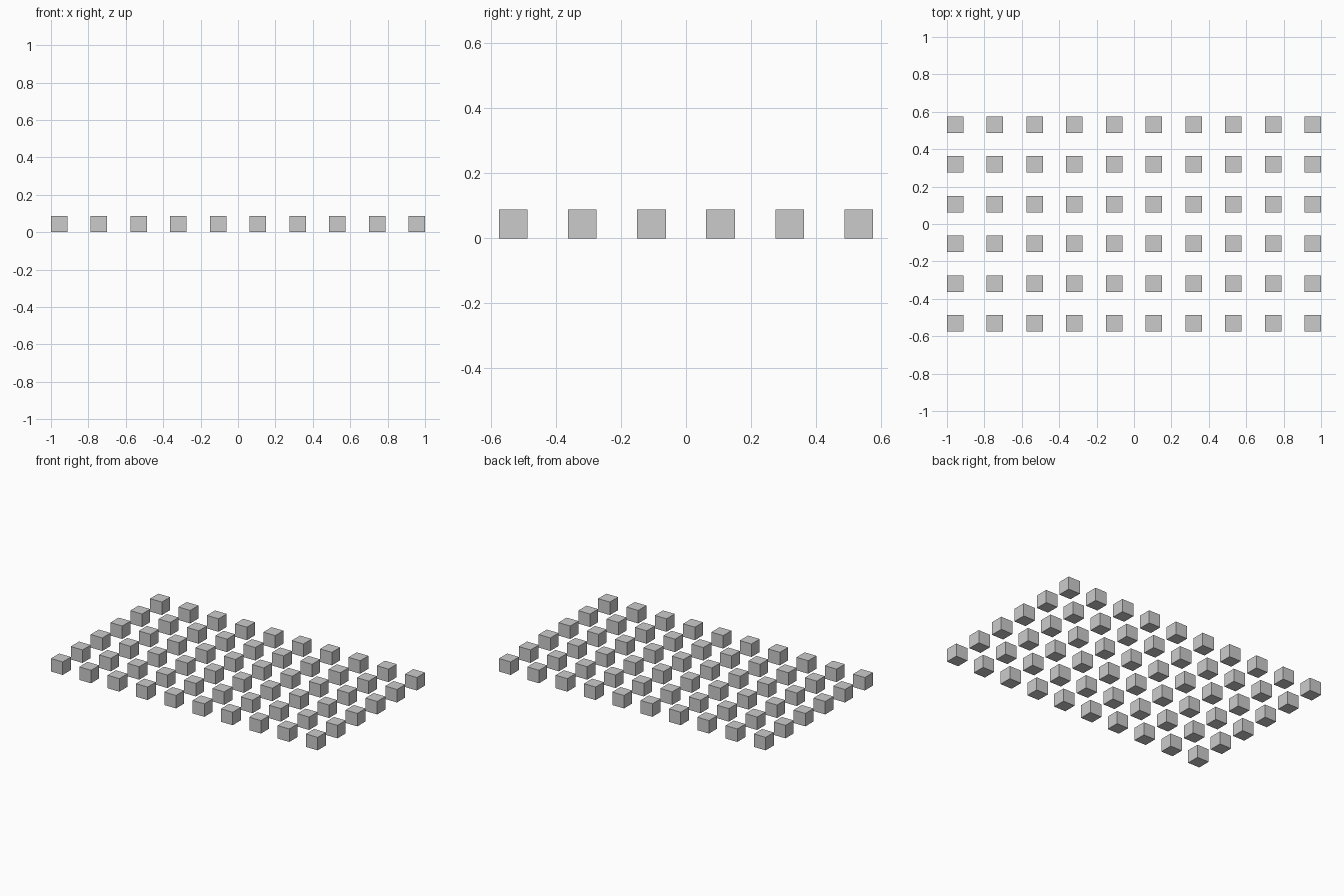
import bpy

if "Cube" in bpy.data.objects:
    bpy.data.objects.remove(bpy.data.objects["Cube"])

SIZE = 0.088                  # edge of one cube
COLS, ROWS = 10, 6
PITCH = (2 - SIZE) / (COLS - 1)

# one cube, standing on the ground at the front left corner of the grid
bpy.ops.mesh.primitive_cube_add(
    size=SIZE,
    location=(-PITCH * (COLS - 1) / 2, -PITCH * (ROWS - 1) / 2, SIZE / 2))
cubes = bpy.context.object
cubes.name = "cube_grid"

# repeat along x, then along y
for name, count, offset in (("columns", COLS, (PITCH, 0, 0)),
                            ("rows", ROWS, (0, PITCH, 0))):
    array = cubes.modifiers.new(name, 'ARRAY')
    array.count = count
    array.use_relative_offset = False
    array.use_constant_offset = True
    array.constant_offset_displace = offset
